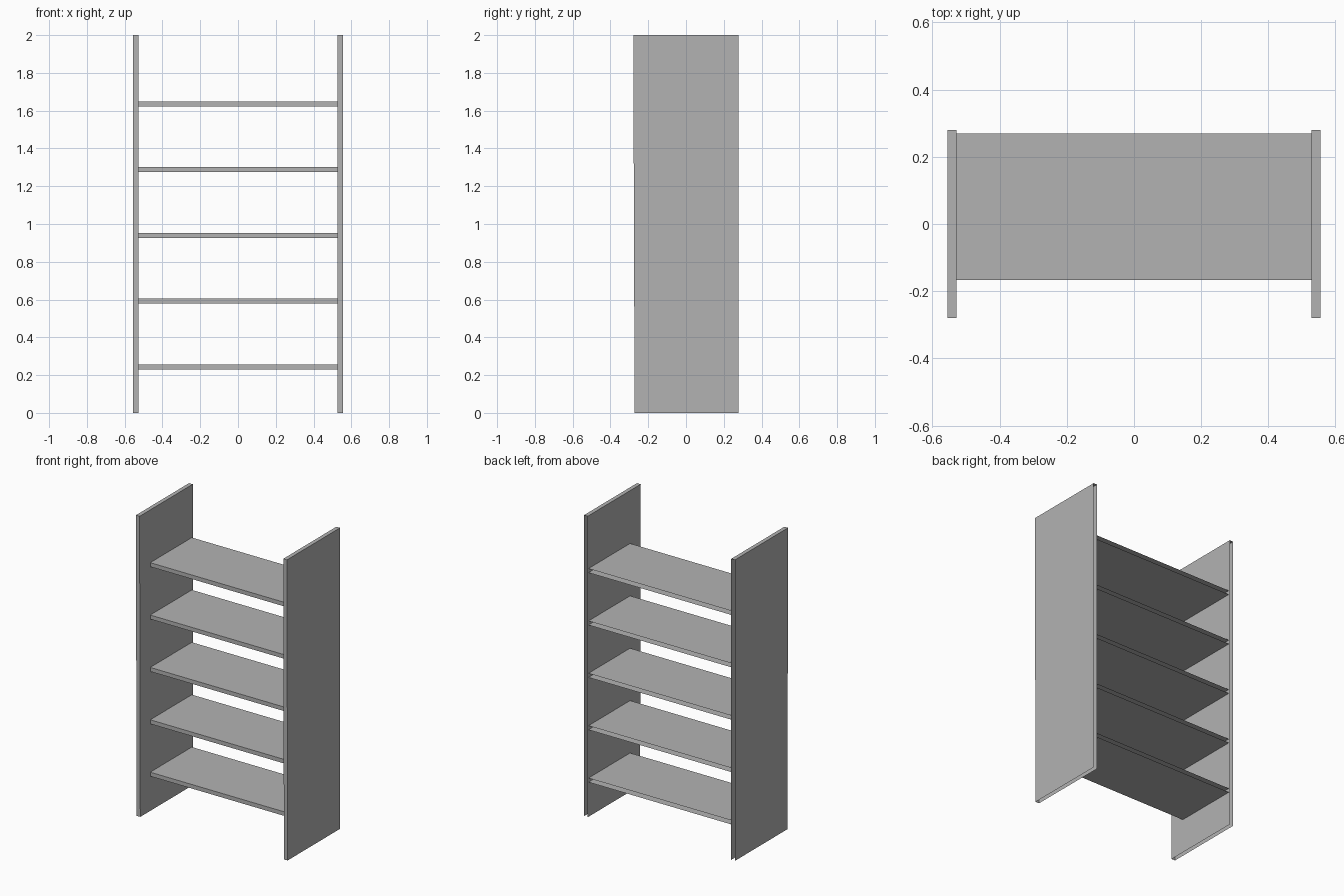
import bpy
import bmesh
from mathutils import Vector

cube = bpy.data.objects.get("Cube")
if cube:
    bpy.data.objects.remove(cube, do_unlink=True)

grey = bpy.data.materials.new("plain grey")
grey.use_nodes = True
colour = (0.45, 0.45, 0.45, 1)
grey.diffuse_color = colour
grey.node_tree.nodes["Principled BSDF"].inputs["Base Color"].default_value = colour


def board(name, low, high, open_sides, front_lean=0):
    """Hollow board between two corners, without the faces on its open sides."""
    bm = bmesh.new()
    bmesh.ops.create_cube(bm, size=1)
    low, high = Vector(low), Vector(high)
    for v in bm.verts:
        lean = front_lean if v.co.y < 0 and v.co.z < 0 else 0
        v.co = Vector([h if c > 0 else l for c, l, h in zip(v.co, low, high)])
        v.co.y += lean
    bm.normal_update()
    hidden = [f for f in bm.faces
              if any(f.normal.dot(Vector(s)) > 0.9 for s in open_sides)]
    bmesh.ops.delete(bm, geom=hidden, context='FACES')
    mesh = bpy.data.meshes.new(name)
    bm.to_mesh(mesh)
    bm.free()
    mesh.materials.append(grey)
    obj = bpy.data.objects.new(name, mesh)
    bpy.context.collection.objects.link(obj)
    return obj


BACK, BOTTOM = (0, 1, 0), (0, 0, -1)
INNER, OUTER, DEPTH = 0.528, 0.555, 0.279

# Side panels: open at the back and underneath, front edge leaning very slightly
board("left_side_panel", (INNER, -DEPTH, 0), (OUTER, DEPTH, 2), (BACK, BOTTOM), 0.007)
board("right_side_panel", (-OUTER, -DEPTH, 0), (-INNER, DEPTH, 2), (BACK, BOTTOM), 0.007)

# Five evenly spaced shelves, open at the back
for i in range(5):
    top = 0.257 + 0.348 * i
    board(f"shelf_{i + 1}", (-INNER, -0.167, top - 0.027), (INNER, 0.27, top), (BACK,))
